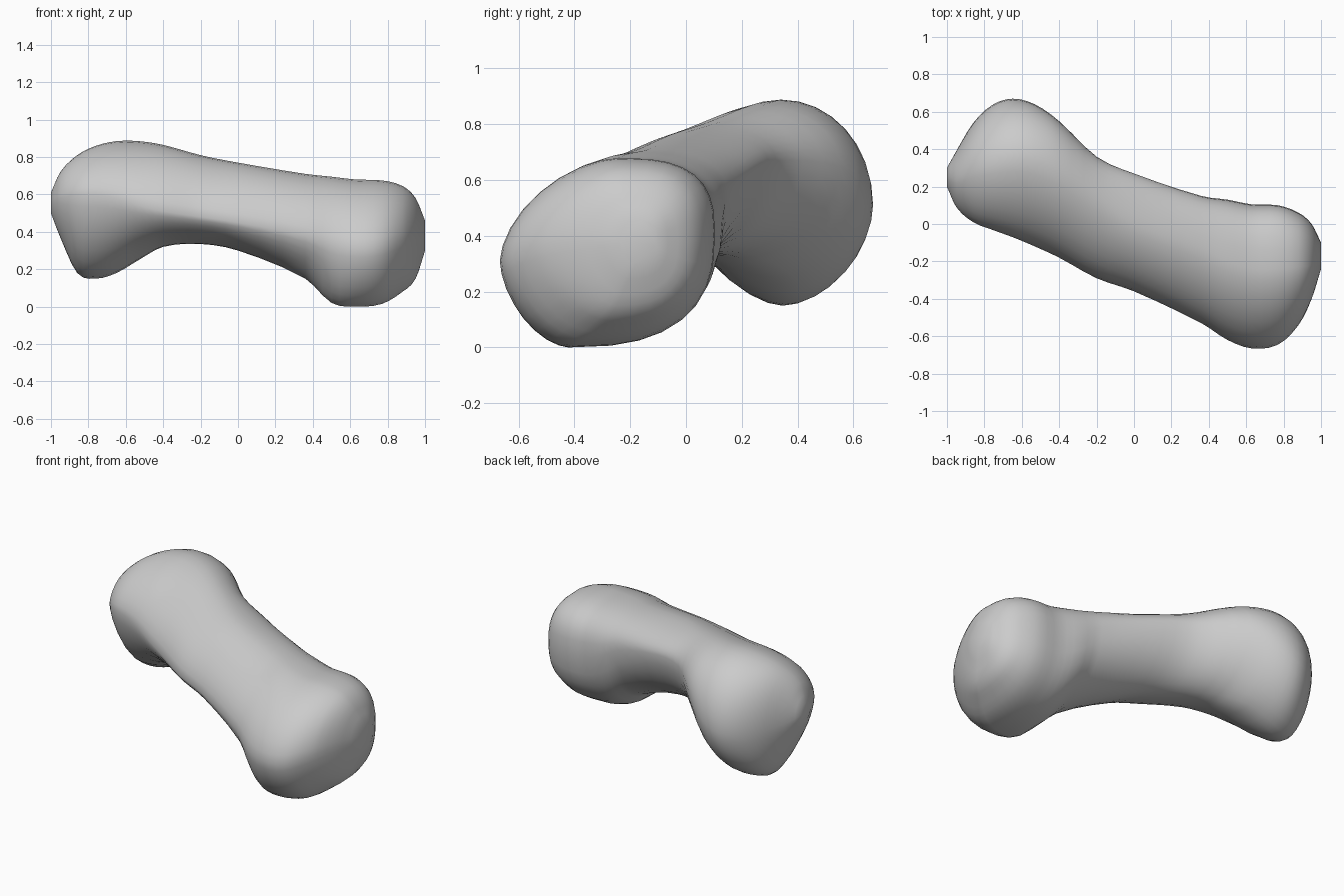
import bpy, bmesh
from math import cos, sin, tau, copysign

cube = bpy.data.objects.get("Cube")
if cube:
    bpy.data.objects.remove(cube, do_unlink=True)

SIDES = 32       # points around each cross-section
STEPS = 3        # smooth rings between neighbouring stations

# Stations: x, front y, back y, bottom z, top z,
#           y of top, y of bottom, z of front, z of back
stations = [
    (-1, .2, .3, .5, .61, .25, .25, .56, .55),
    (-.95, .09, .39, .37, .72, .24, .27, .58, .52),
    (-.86, .01, .54, .18, .81, .29, .33, .6, .5),
    (-.76, -.03, .635, .15, .86, .32, .35, .6, .5),
    (-.65, -.07, .67, .18, .885, .34, .36, .58, .51),
    (-.53, -.12, .64, .25, .885, .33, .33, .54, .57),
    (-.4, -.18, .55, .32, .865, .27, .2, .51, .65),
    (-.2, -.29, .36, .335, .81, .13, .06, .48, .67),
    (0, -.36, .27, .3, .77, 0, -.04, .45, .65),
    (.36, -.53, .15, .15, .71, -.13, -.24, .38, .54),
    (.5, -.62, .13, .02, .695, -.2, -.4, .33, .46),
    (.63, -.665, .105, 0, .68, -.24, -.42, .31, .41),
    (.77, -.645, .1, .015, .675, -.24, -.38, .32, .4),
    (.88, -.54, .06, .08, .645, -.23, -.3, .36, .39),
    (.95, -.4, 0, .15, .58, -.22, -.25, .38, .38),
    (1, -.24, -.1, .3, .46, -.18, -.18, .38, .38),
]


def blend(i, t):
    """Cubic interpolation between stations i and i + 1, slopes taken along x."""
    last = len(stations) - 1
    a, b = stations[i], stations[i + 1]
    before, after = stations[max(i - 1, 0)], stations[min(i + 2, last)]
    span = b[0] - a[0]
    row = [a[0] + span * t]
    for k in range(1, len(a)):
        start = (b[k] - before[k]) / (b[0] - before[0]) * span
        end = (after[k] - a[k]) / (after[0] - a[0]) * span
        bend_a = start - (b[k] - a[k])
        bend_b = (b[k] - a[k]) - end
        row.append(a[k] + (b[k] - a[k]) * t
                   + t * (1 - t) * ((1 - t) * bend_a + t * bend_b))
    return row


def section(row):
    """Rounded outline through the four extreme points of a station."""
    x, front, back, low, high, y_top, y_low, z_front, z_back = row
    boxy = min(max((x - .1) / .5, 0), 1)      # squarer back on the low knob
    points = []
    for s in range(SIDES):
        c, d = cos(tau * s / SIDES), sin(tau * s / SIDES)
        if c < 0:
            power = 1.18                      # flatter front
        elif d > 0:
            power = 1 - .3 * boxy
        else:
            power = 1.08 - .3 * boxy
        c = copysign(abs(c) ** power, c)
        d = copysign(abs(d) ** power, d)
        y_mid = y_top if d > 0 else y_low
        z_mid = z_back if c > 0 else z_front
        y = y_mid + abs(c) * ((back if c > 0 else front) - y_mid)
        z = z_mid + abs(d) * ((high if d > 0 else low) - z_mid)
        points.append((x, y, max(z, 0)))
    return points


# Loft the shaft and both knobs as one closed skin
rows = [blend(i, k / STEPS) for i in range(len(stations) - 1) for k in range(STEPS)]
rows.append(stations[-1])
bm = bmesh.new()
rings = [[bm.verts.new(p) for p in section(r)] for r in rows]
for ring, following in zip(rings, rings[1:]):
    for s in range(SIDES):
        n = (s + 1) % SIDES
        bm.faces.new((ring[s], ring[n], following[n], following[s]))
bm.faces.new(rings[0])
bm.faces.new(rings[-1])
bmesh.ops.recalc_face_normals(bm, faces=bm.faces)
mesh = bpy.data.meshes.new("bone_body")
bm.to_mesh(mesh)
bm.free()

# Plain grey surface
grey = bpy.data.materials.new("plain_grey")
grey.use_nodes = True
colour = (.6, .6, .6, 1)
grey.diffuse_color = colour
grey.node_tree.nodes["Principled BSDF"].inputs["Base Color"].default_value = colour
mesh.materials.append(grey)

bone = bpy.data.objects.new("bone_body", mesh)
bpy.context.collection.objects.link(bone)
bpy.context.view_layer.objects.active = bone
bone.select_set(True)
bpy.ops.object.shade_smooth_by_angle(angle=.9)
